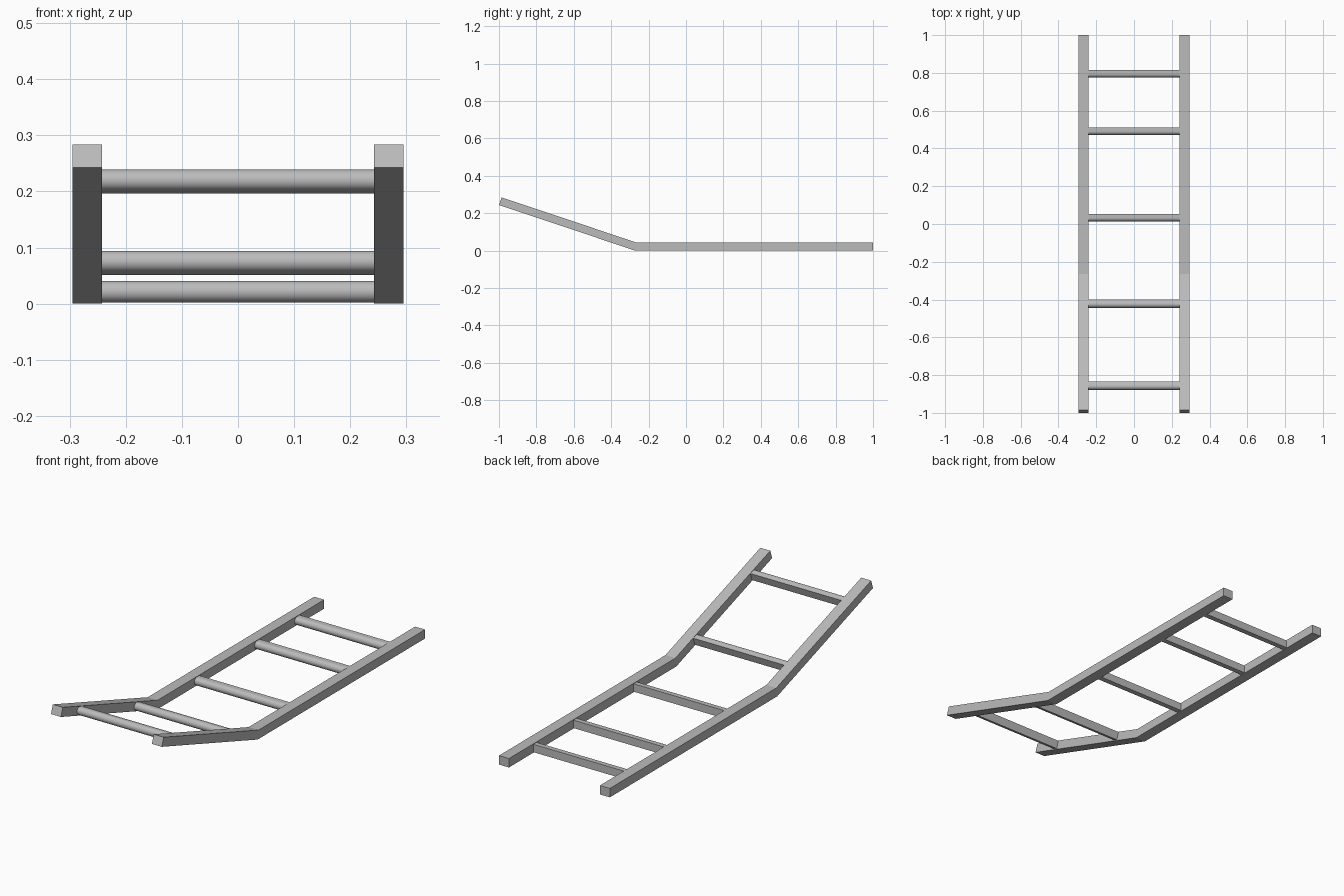
import bpy, bmesh, math
from mathutils import Vector

if "Cube" in bpy.data.objects:
    bpy.data.objects.remove(bpy.data.objects["Cube"], do_unlink=True)

# Single flat grey
grey = bpy.data.materials.new("light_grey")
grey.use_nodes = True
colour = (0.5, 0.5, 0.5, 1)
grey.diffuse_color = colour
grey.node_tree.nodes["Principled BSDF"].inputs["Base Color"].default_value = colour


def extrude_x(name, profile, x0, x1):
    """Sweep a closed (y, z) profile from x0 to x1."""
    bm = bmesh.new()
    face = bm.faces.new([bm.verts.new((x0, y, z)) for y, z in profile])
    swept = bmesh.ops.extrude_face_region(bm, geom=[face])["geom"]
    moved = [v for v in swept if isinstance(v, bmesh.types.BMVert)]
    bmesh.ops.translate(bm, verts=moved, vec=Vector((x1 - x0, 0, 0)))
    bmesh.ops.recalc_face_normals(bm, faces=bm.faces)
    mesh = bpy.data.meshes.new(name)
    bm.to_mesh(mesh)
    bm.free()
    mesh.materials.append(grey)
    obj = bpy.data.objects.new(name, mesh)
    bpy.context.collection.objects.link(obj)
    return obj


INNER, OUTER, THICK = 0.242, 0.295, 0.043
TILT = math.atan(0.334)

# Side rails: flat at the back, bent upwards at the front
rail_profile = [(1, 0), (1, THICK), (-0.265, THICK), (-0.986, 0.284),
                (-1, 0.243), (-0.272, 0)]
extrude_x("left_rail", rail_profile, INNER, OUTER)
extrude_x("right_rail", rail_profile, -OUTER, -INNER)


def add_rung(name, y, z, tilt, r=0.019, steps=24):
    """Rung with a square back half and a rounded front half."""
    outline = [(r, -r), (r, r)]
    for i in range(steps + 1):
        a = math.pi / 2 + math.pi * i / steps
        outline.append((r * math.cos(a), r * math.sin(a)))
    c, s = math.cos(tilt), math.sin(tilt)
    profile = [(y + c * u + s * v, z - s * u + c * v) for u, v in outline]
    rung = extrude_x(name, profile, -INNER, INNER)
    bpy.ops.object.select_all(action='DESELECT')
    rung.select_set(True)
    bpy.context.view_layer.objects.active = rung
    bpy.ops.object.shade_smooth_by_angle(angle=math.radians(30))


# Rungs, back to front; those on the bent section lean with the rails
for i, (y, z, tilt) in enumerate([(0.795, 0.0215, 0), (0.491, 0.0215, 0),
                                  (0.033, 0.0215, 0), (-0.4245, 0.075, TILT),
                                  (-0.859, 0.22, TILT)], 1):
    add_rung(f"rung_{i}", y, z, tilt)
